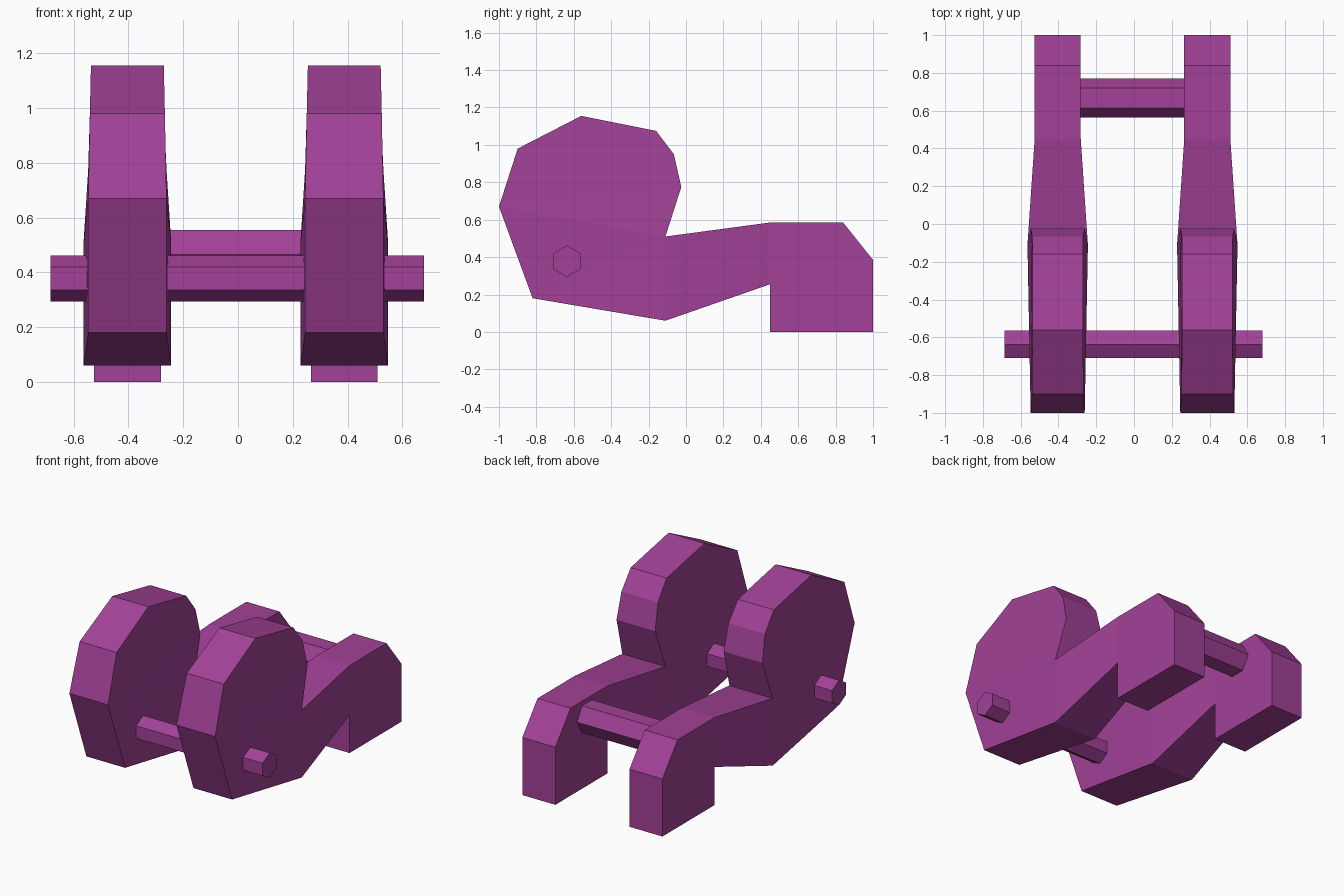
import bpy, bmesh, math
from mathutils import Matrix

if "Cube" in bpy.data.objects:
    bpy.data.objects.remove(bpy.data.objects["Cube"])

purple = bpy.data.materials.new("purple")
purple.diffuse_color = (0.36, 0.053, 0.31, 1)
purple.use_nodes = True
purple.node_tree.nodes["Principled BSDF"].inputs["Base Color"].default_value = purple.diffuse_color

# Side outline: y, z, half thickness
OUTLINE = [
    (-1.00, 0.67, 0.143), (-0.90, 0.98, 0.137), (-0.56, 1.155, 0.133),
    (-0.16, 1.075, 0.133), (-0.065, 0.95, 0.135), (-0.025, 0.775, 0.143),
    (-0.11, 0.51, 0.16), (0.45, 0.585, 0.122), (0.84, 0.585, 0.122),
    (1.00, 0.385, 0.122), (1.00, 0.0, 0.122), (0.45, 0.0, 0.122),
    (0.45, 0.255, 0.122), (-0.11, 0.06, 0.16), (-0.82, 0.18, 0.143),
]
# Flat regions of each side: head, neck, belly, arm, foot
PANELS = [(0, 1, 2, 3, 4, 5), (0, 5, 6), (0, 6, 14), (6, 13, 14),
          (6, 7, 12, 13), (7, 8, 9, 10, 11, 12)]


def finish(bm, name):
    bmesh.ops.recalc_face_normals(bm, faces=bm.faces)
    mesh = bpy.data.meshes.new(name)
    bm.to_mesh(mesh)
    bm.free()
    mesh.materials.append(purple)
    obj = bpy.data.objects.new(name, mesh)
    bpy.context.collection.objects.link(obj)


def side_plate(name, cx):
    bm = bmesh.new()
    left = [bm.verts.new((cx - h, y, z)) for y, z, h in OUTLINE]
    right = [bm.verts.new((cx + h, y, z)) for y, z, h in OUTLINE]
    for panel in PANELS:
        bm.faces.new([left[i] for i in panel])
        bm.faces.new([right[i] for i in reversed(panel)])
    n = len(OUTLINE)
    for i in range(n):
        j = (i + 1) % n
        bm.faces.new((left[i], right[i], right[j], left[j]))
    finish(bm, name)


def hex_bar(name, x0, x1, y, z, r, turn):
    bm = bmesh.new()
    mat = (Matrix.Translation(((x0 + x1) / 2, y, z))
           @ Matrix.Rotation(turn, 4, 'X') @ Matrix.Rotation(math.pi / 2, 4, 'Y'))
    bmesh.ops.create_cone(bm, cap_ends=True, segments=6, radius1=r, radius2=r,
                          depth=x1 - x0, matrix=mat)
    # Bar orientation: a corner points up when turn is 0
    finish(bm, name)


# Two curved side plates
side_plate("left_side", -0.404)
side_plate("right_side", 0.388)

# Cross bars: the front one pokes through, the rear one sits between


def corner_up(points_up):
    # create_cone puts its first corner on the local y axis, which stays world y
    return math.pi / 6 if points_up else 0.0


hex_bar("front_bar", -0.685, 0.68, -0.637, 0.378, 0.084, corner_up(True))
hex_bar("rear_bar", -0.29, 0.275, 0.667, 0.465, 0.104, corner_up(False))
